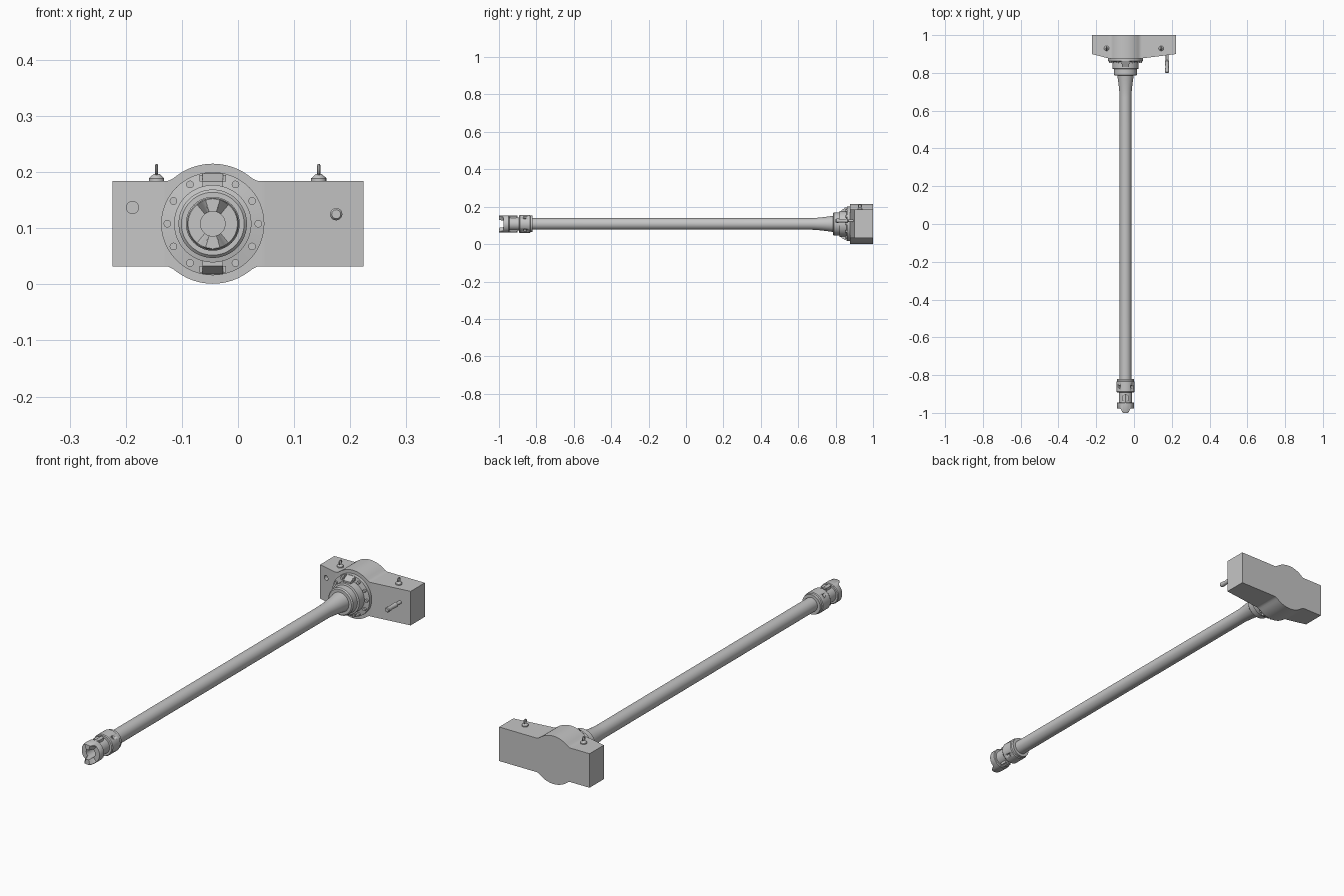
import bpy, bmesh, math
from mathutils import Matrix, Vector

if "Cube" in bpy.data.objects:
    bpy.data.objects.remove(bpy.data.objects["Cube"])

CX, CZ = -0.045, 0.108  # shaft axis

grey = bpy.data.materials.new("light steel grey")
grey.diffuse_color = (0.56, 0.56, 0.56, 1)
grey.use_nodes = True
grey.node_tree.nodes["Principled BSDF"].inputs["Base Color"].default_value = grey.diffuse_color


def finish(name, bm, angle=35):
    bmesh.ops.recalc_face_normals(bm, faces=bm.faces)
    me = bpy.data.meshes.new(name)
    bm.to_mesh(me)
    bm.free()
    ob = bpy.data.objects.new(name, me)
    bpy.context.collection.objects.link(ob)
    me.materials.append(grey)
    if angle:
        smooth(ob, angle)
    return ob


def smooth(ob, angle):
    bpy.ops.object.select_all(action='DESELECT')
    bpy.context.view_layer.objects.active = ob
    ob.select_set(True)
    bpy.ops.object.shade_smooth_by_angle(angle=math.radians(angle))


def lathe(name, pts, x=CX, z=CZ, n=40, closed=False, axis='Y', base=0.0, turn=0.0, angle=35, shift=None):
    """Turn (radius, distance) points around an axis along Y (or upright Z)."""
    bm = bmesh.new()
    rings = []
    for r, d in pts:
        ring = []
        for i in range(n):
            a = 2 * math.pi * i / n + turn
            u, v = r * math.cos(a), r * math.sin(a)
            e = d + shift(a, d) if shift else d
            ring.append(bm.verts.new((x + u, e, z + v) if axis == 'Y' else (x + u, base + v, e)))
        rings.append(ring)
    pairs = list(zip(rings, rings[1:]))
    if closed:
        pairs.append((rings[-1], rings[0]))
    for a, b in pairs:
        for i in range(n):
            bm.faces.new((a[i], a[(i + 1) % n], b[(i + 1) % n], b[i]))
    if not closed:
        bm.faces.new(rings[0])
        bm.faces.new(rings[-1])
    return finish(name, bm, angle)


def box(name, lo, hi):
    bm = bmesh.new()
    bmesh.ops.create_cube(bm, size=1)
    for v in bm.verts:
        v.co = Vector([(a + b) / 2 + c * (b - a) for a, b, c in zip(lo, hi, v.co)])
    return finish(name, bm, 0)


def difference(ob, cutter):
    m = ob.modifiers.new("cut", 'BOOLEAN')
    m.operation, m.object, m.solver = 'DIFFERENCE', cutter, 'EXACT'
    bpy.context.view_layer.objects.active = ob
    bpy.ops.object.modifier_apply(modifier=m.name)
    bpy.data.objects.remove(cutter)


# Housing: bar with tapered front, swelling smoothly into a round boss
def half_height(dx):
    arc = math.sqrt(max(0.107 ** 2 - dx * dx, 0))
    blend = max(0.0, 0.008 - abs(arc - 0.076)) / 0.008
    return max(arc, 0.076) + blend * blend * 0.002


def front_y(dx):
    reach = 0.27 if dx > 0 else 0.18
    return 0.877 + 0.023 * max(0.0, (abs(dx) - 0.09) / (reach - 0.09))


bm = bmesh.new()
xs = [-0.2235] + [CX + 0.1 * math.sin(math.pi / 2 * i / 14) for i in range(-14, 15)] + [0.2235]
cols = []
for x in xs:
    h, y = half_height(x - CX), front_y(x - CX)
    cols.append([bm.verts.new(c) for c in
                 ((x, y, CZ - h), (x, y, CZ + h), (x, 1, CZ + h), (x, 1, CZ - h))])
for a, b in zip(cols, cols[1:]):
    for j in range(4):
        bm.faces.new((a[j], a[(j + 1) % 4], b[(j + 1) % 4], b[j]))
bm.faces.new(cols[0])
bm.faces.new(cols[-1])
housing = finish("housing", bm, 0)
difference(housing, lathe("hole", [(0.011, 0.85), (0.011, 0.93)], -0.188, 0.137, 20))
smooth(housing, 35)

# Flange with stepped collar
lathe("flange", [(0.092, 0.885), (0.092, 0.862), (0.069, 0.858), (0.069, 0.822),
                 (0.061, 0.82), (0.061, 0.79), (0.056, 0.785), (0.04, 0.785)], n=48)

# Flange bolts, leaving top and bottom free for the keys
for i in range(12):
    if i not in (3, 9):
        a = math.radians(30 * i)
        lathe("flange_bolt", [(0.0068, 0.865), (0.0068, 0.852)],
              CX + 0.081 * math.cos(a), CZ + 0.081 * math.sin(a), 12)

# Wedge keys, sloping outward toward the flange, with side lugs
for s in (-1, 1):
    bm = bmesh.new()
    ends = [[bm.verts.new((CX + t * 0.018, y, CZ + s * d)) for y, d in
             ((0.865, 0.066), (0.832, 0.066), (0.832, 0.075), (0.862, 0.09), (0.865, 0.09))]
            for t in (-1, 1)]
    for j in range(5):
        k = (j + 1) % 5
        bm.faces.new((ends[0][j], ends[0][k], ends[1][k], ends[1][j]))
    bm.faces.new(ends[0])
    bm.faces.new(ends[1])
    finish("flange_key", bm, 0)
    for t in (-1, 1):
        x, z = CX + t * 0.021, CZ + s * 0.081
        box("key_lug", (x - 0.003, 0.848, z - 0.006), (x + 0.003, 0.866, z + 0.006))

# Long shaft with flared root
flare = [(0.031 + 0.013 * (i / 6) ** 1.5, 0.67 + 0.02 * i) for i in range(7)]
lathe("shaft", [(0.031, -0.85)] + flare)

# Sleeve with set-screw holes
sleeve = lathe("sleeve", [(0.034, -0.82), (0.044, -0.82), (0.044, -0.832), (0.048, -0.835),
                          (0.048, -0.888), (0.045, -0.892), (0.034, -0.892)])
for i in range(4):
    bm = bmesh.new()
    rot = Matrix.Rotation(math.radians(45 + 90 * i), 4, 'Y')
    bmesh.ops.create_cone(bm, cap_ends=True, segments=16, radius1=0.008, radius2=0.008, depth=0.03,
                          matrix=Matrix.Translation((CX, -0.862, CZ)) @ rot
                          @ Matrix.Translation((0, 0, 0.05)))
    difference(sleeve, finish("screw_hole", bm))


# Coupling end: neck, and a ring whose front rises into two jaws
def jaw(a, d):
    return -0.024 * min(1.0, max(0.0, (abs(math.sin(a)) - 0.8) / 0.15)) if d < -0.97 else 0.0


lathe("coupling_neck", [(0.022, -0.885), (0.035, -0.885), (0.035, -0.95), (0.022, -0.95)],
      closed=True)
lathe("coupling_ring", [(0.022, -0.945), (0.043, -0.945), (0.046, -0.948), (0.046, -0.973),
                        (0.044, -0.976), (0.022, -0.976)], n=64, closed=True, shift=jaw)
for s in (-1, 1):
    lathe("jaw_bolt", [(0.0115, -0.9), (0.0115, -0.9995)], CX, CZ + s * 0.034, 6,
          turn=math.pi / 6, angle=0)
    zs = sorted((CZ + s * 0.026, CZ + s * 0.043))
    box("jaw_block", (CX - 0.015, -0.937, zs[0]), (CX + 0.015, -0.908, zs[1]))

# Side handle
lathe("handle", [(0.007, 0.9), (0.007, 0.868), (0.011, 0.864), (0.009, 0.83),
                 (0.011, 0.815), (0.011, 0.804), (0.008, 0.8)], 0.175, 0.125, 20)

# Lifting eyes on the top face
for x in (-0.145, 0.144):
    lathe("eye_base", [(0.0135, 0.183), (0.0135, 0.189), (0.005, 0.197)], x, 0, 16,
          axis='Z', base=0.93)
    bm = bmesh.new()
    rings = []
    for i in range(20):
        a = 2 * math.pi * i / 20
        rings.append([bm.verts.new((x + 0.0028 * math.sin(b),
                                    0.93 + (0.0085 + 0.0028 * math.cos(b)) * math.cos(a),
                                    0.2035 + (0.0085 + 0.0028 * math.cos(b)) * math.sin(a)))
                      for b in [2 * math.pi * j / 8 for j in range(8)]])
    for i in range(20):
        p, q = rings[i], rings[(i + 1) % 20]
        for j in range(8):
            bm.faces.new((p[j], p[(j + 1) % 8], q[(j + 1) % 8], q[j]))
    finish("lifting_eye", bm)
